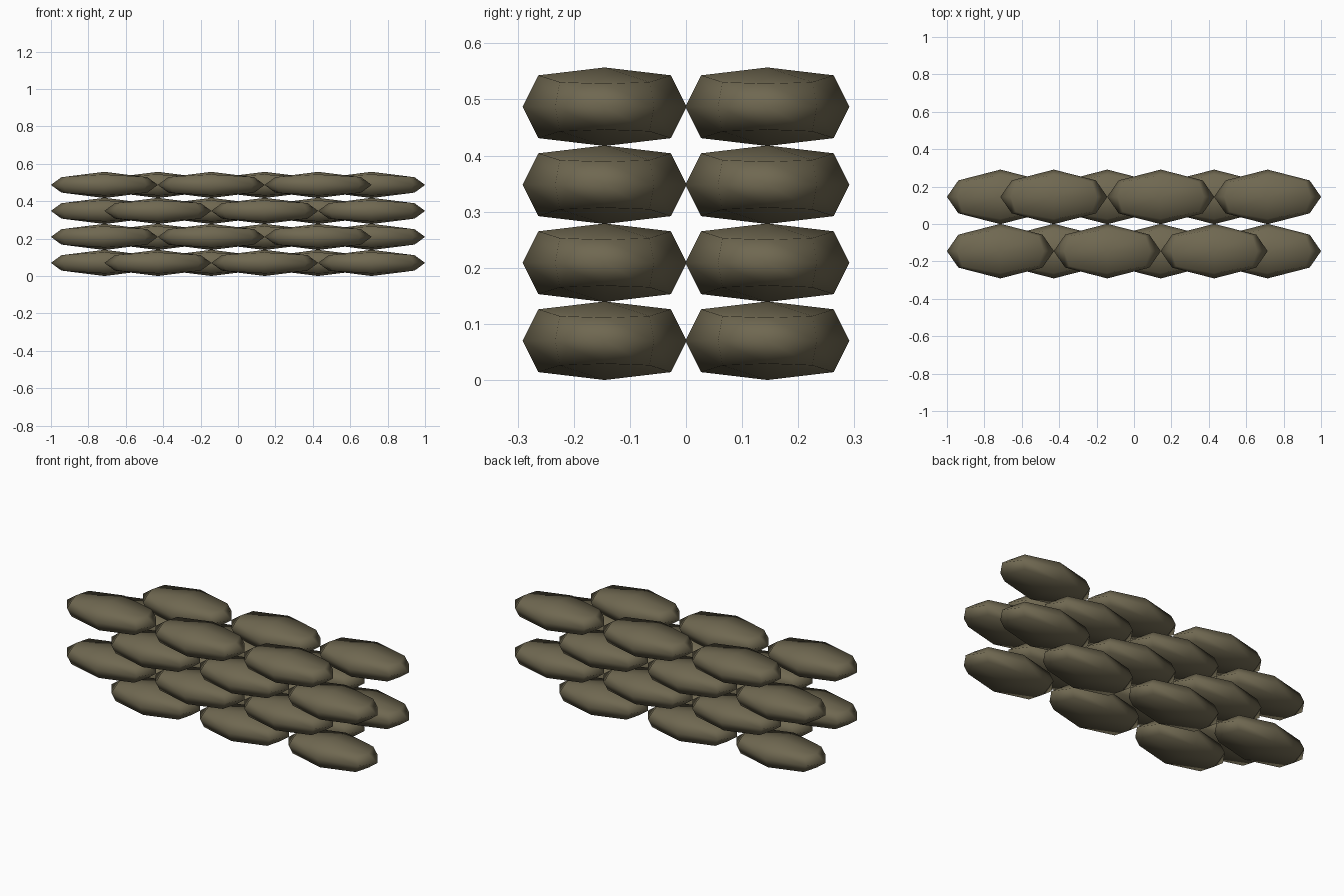
import bpy
import bmesh

cube = bpy.data.objects.get("Cube")
if cube:
    bpy.data.objects.remove(cube, do_unlink=True)

# Canvas colour
canvas = bpy.data.materials.new("olive_canvas")
canvas.use_nodes = True
colour = (0.16, 0.138, 0.082, 1)
canvas.diffuse_color = colour
shader = canvas.node_tree.nodes["Principled BSDF"]
shader.inputs["Base Color"].default_value = colour
shader.inputs["Roughness"].default_value = 0.9

LENGTH, WIDTH, HEIGHT = 0.5714, 0.29, 0.139

# Half-extents of the bag's rounded form, keyed by which axes a point lies off
FORM = {
    (1, 0, 0): (0.286, 0, 0), (0, 1, 0): (0, 0.146, 0), (0, 0, 1): (0, 0, 0.07),
    (1, 1, 0): (0.225, 0.088, 0), (1, 0, 1): (0.23, 0, 0.041),
    (0, 1, 1): (0, 0.118, 0.056), (1, 1, 1): (0.203, 0.08, 0.044),
}


def make_bag_mesh():
    """One stuffed bag: a once-divided box pulled into a pillow."""
    bm = bmesh.new()
    bmesh.ops.create_cube(bm, size=2)
    bmesh.ops.subdivide_edges(bm, edges=bm.edges[:], cuts=1, use_grid_fill=True)
    for v in bm.verts:
        signs = [round(c) for c in v.co]
        extents = FORM[tuple(abs(s) for s in signs)]
        v.co = [s * e for s, e in zip(signs, extents)]
    for face in bm.faces:
        face.smooth = True
    bmesh.ops.recalc_face_normals(bm, faces=bm.faces[:])
    mesh = bpy.data.meshes.new("sandbag")
    bm.to_mesh(mesh)
    bm.free()
    mesh.materials.append(canvas)
    return mesh


# Two rows, four layers, staggered by half a bag like brickwork
bag = make_bag_mesh()
for row, side in (("front", -1), ("back", 1)):
    for layer in range(4):
        shift = (1 if layer % 2 == 0 else -1) * -side * LENGTH / 4
        for i in range(3):
            ob = bpy.data.objects.new(f"sandbag_{row}_{layer + 1}_{i + 1}", bag)
            ob.location = ((i - 1) * LENGTH + shift,
                           side * WIDTH / 2,
                           0.07 + layer * HEIGHT)
            bpy.context.collection.objects.link(ob)
